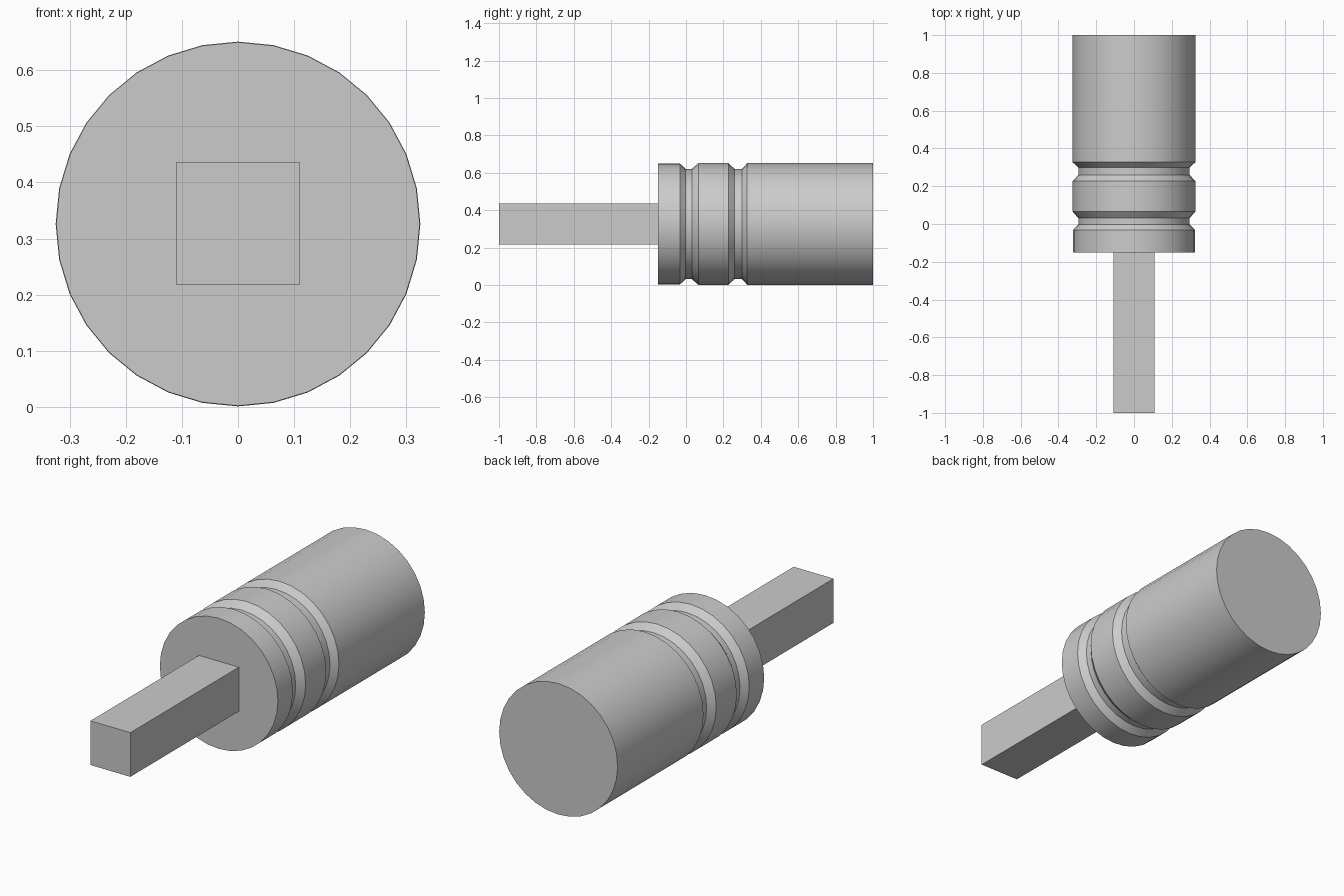
import bpy, bmesh, math
from mathutils import Matrix, Vector

cube = bpy.data.objects.get("Cube")
if cube:
    bpy.data.objects.remove(cube, do_unlink=True)

AXIS_Z = 0.326
SIDES = 32

grey = bpy.data.materials.new("plain grey")
grey.use_nodes = True
grey.diffuse_color = (0.6, 0.6, 0.6, 1)
grey.node_tree.nodes["Principled BSDF"].inputs["Base Color"].default_value = (0.6, 0.6, 0.6, 1)


def add_object(name, bm):
    bmesh.ops.recalc_face_normals(bm, faces=bm.faces)
    mesh = bpy.data.meshes.new(name)
    bm.to_mesh(mesh)
    bm.free()
    mesh.materials.append(grey)
    obj = bpy.data.objects.new(name, mesh)
    bpy.context.collection.objects.link(obj)
    return obj


# Grooved cylindrical body: (y, radius) profile lofted along the axis
outer, floor = 0.325, 0.295
profile = [(-0.15, 0.324), (-0.033, 0.324), (-0.002, floor), (0.031, floor), (0.066, outer),
           (0.227, outer), (0.259, floor), (0.30, floor), (0.327, outer), (1.0, outer)]
bm = bmesh.new()
rings = []
for y, r in profile:
    angles = [math.tau * i / SIDES for i in range(SIDES)]
    rings.append([bm.verts.new((r * math.sin(a), y, AXIS_Z + r * math.cos(a))) for a in angles])
for a, b in zip(rings, rings[1:]):
    for i in range(SIDES):
        j = (i + 1) % SIDES
        bm.faces.new((a[i], a[j], b[j], b[i]))
bm.faces.new(rings[0])
bm.faces.new(rings[-1])
body = add_object("grooved_body", bm)
bpy.ops.object.select_all(action="DESELECT")
body.select_set(True)
bpy.context.view_layer.objects.active = body
bpy.ops.object.shade_smooth_by_angle(angle=math.radians(30))

# Square drive shaft at the front
bm = bmesh.new()
bmesh.ops.create_cube(bm, size=1, matrix=Matrix.Translation((0, -0.575, AXIS_Z + 0.001))
                      @ Matrix.Diagonal(Vector((0.219, 0.85, 0.219, 1))))
add_object("square_shaft", bm)
